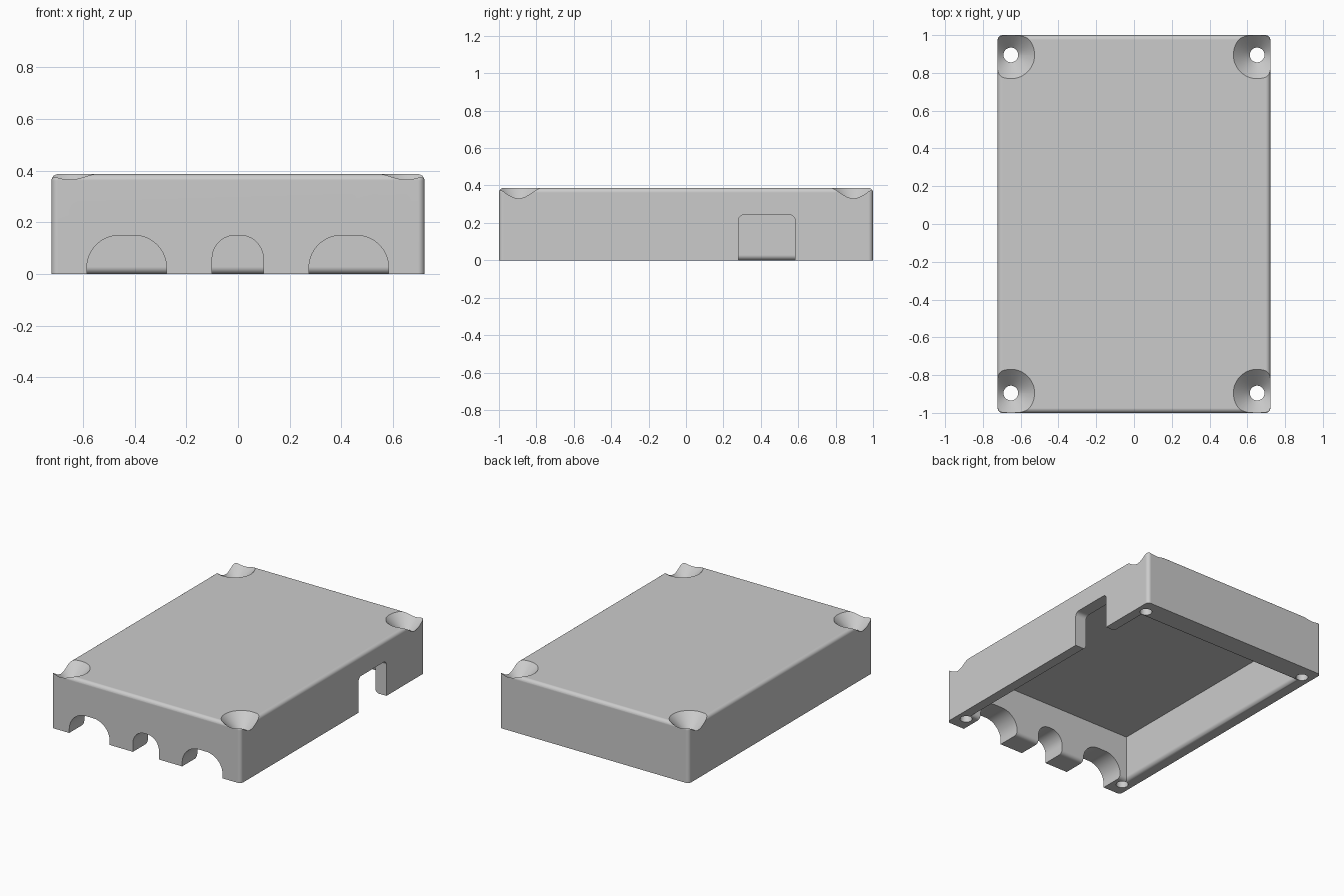
import bpy, bmesh, math
from mathutils import Vector

cube = bpy.data.objects.get("Cube")
if cube:
    bpy.data.objects.remove(cube, do_unlink=True)

HX, HY, H = 0.722, 1.0, 0.387     # half width, half depth, height
EDGE = 0.025                      # outer rounding
CEILING = 0.318
SIDE_WALL, END_WALL = 0.085, 0.165
LIP = 0.028                       # rounding of the inner rim

grey = bpy.data.materials.new("light_grey")
grey.use_nodes = True
colour = (0.6, 0.6, 0.6, 1)
grey.diffuse_color = colour
grey.node_tree.nodes["Principled BSDF"].inputs["Base Color"].default_value = colour


def make(name, bm):
    bmesh.ops.recalc_face_normals(bm, faces=bm.faces)
    mesh = bpy.data.meshes.new(name)
    bm.to_mesh(mesh)
    bm.free()
    mesh.materials.append(grey)
    obj = bpy.data.objects.new(name, mesh)
    bpy.context.collection.objects.link(obj)
    return obj


def loft(name, rings):
    """Solid skinned through rings of equal point count, capped at both ends."""
    bm = bmesh.new()
    loops = [[bm.verts.new(p) for p in ring] for ring in rings]
    for a, b in zip(loops, loops[1:]):
        for i in range(len(a)):
            j = (i + 1) % len(a)
            bm.faces.new((a[i], a[j], b[j], b[i]))
    bm.faces.new(loops[0])
    bm.faces.new(loops[-1])
    return make(name, bm)


def arch(lo, hi, top, radius, steps=16):
    """Opening outline with rounded upper corners, as (across, z) points."""
    pts = [(lo, -0.1), (hi, -0.1)]
    for cx, start in ((hi - radius, 0), (lo + radius, 90)):
        for k in range(steps + 1):
            a = math.radians(start + 90 * k / steps)
            pts.append((cx + radius * math.cos(a), top - radius + radius * math.sin(a)))
    return pts


# Outer block: round all edges except those around the open bottom
bm = bmesh.new()
bmesh.ops.create_cube(bm, size=1)
for v in bm.verts:
    v.co = Vector((v.co.x * 2 * HX, v.co.y * 2 * HY, (v.co.z + 0.5) * H))
bmesh.ops.bevel(bm, geom=[e for e in bm.edges if max(v.co.z for v in e.verts) > 0.1],
                offset=EDGE, segments=6, profile=0.5, affect='EDGES')
shell = make("enclosure_shell", bm)

cutters = []


# Cavity: flares outward at the mouth so the inner rim is rounded over
def cavity_ring(z, flare):
    x, y = HX - SIDE_WALL + flare, HY - END_WALL + flare
    return [(-x, -y, z), (x, -y, z), (x, y, z), (-x, y, z)]


rings = [cavity_ring(-0.05, LIP)]
for k in range(9):
    a = math.pi / 2 * k / 8
    rings.append(cavity_ring(LIP * (1 - math.cos(a)), LIP * (1 - math.sin(a))))
rings.append(cavity_ring(CEILING, 0))
cutters.append(loft("cavity_cutter", rings))

# Cable arches in the front wall
for lo, hi, r in ((-0.585, -0.277, 0.125), (-0.1, 0.098, 0.09), (0.275, 0.583, 0.125)):
    outline = arch(lo, hi, 0.15, r)
    cutters.append(loft("arch_cutter", [[(a, y, z) for a, z in outline] for y in (-1.1, -0.7)]))

# Side notch
outline = arch(0.28, 0.583, 0.243, 0.03)
cutters.append(loft("notch_cutter", [[(x, a, z) for a, z in outline] for x in (0.55, 0.85)]))

# Countersunk screw holes in the corners
profile = ((-0.1, 0.039), (0.3, 0.039), (H, 0.126), (H + 0.08, 0.206))
for sx in (-1, 1):
    for sy in (-1, 1):
        rings = [[(sx * 0.652 + r * math.cos(t * math.pi / 24),
                   sy * 0.895 + r * math.sin(t * math.pi / 24), z) for t in range(48)]
                 for z, r in profile]
        cutters.append(loft("screw_hole_cutter", rings))

# Carve the block and keep the finished mesh
for c in cutters:
    c.hide_render = True
    mod = shell.modifiers.new("cut", 'BOOLEAN')
    mod.operation = 'DIFFERENCE'
    mod.solver = 'EXACT'
    mod.object = c
bpy.context.view_layer.update()
carved = bpy.data.meshes.new_from_object(
    shell.evaluated_get(bpy.context.evaluated_depsgraph_get()))
shell.modifiers.clear()
shell.data = carved
carved.materials.clear()
carved.materials.append(grey)
for c in cutters:
    bpy.data.objects.remove(c, do_unlink=True)

# Smooth roundings, crisp edges, flat panels
for o in bpy.context.selected_objects:
    o.select_set(False)
shell.select_set(True)
bpy.context.view_layer.objects.active = shell
bpy.ops.object.shade_smooth_by_angle(angle=math.radians(30))
weighted = shell.modifiers.new("flat_panels", 'WEIGHTED_NORMAL')
weighted.keep_sharp = True
